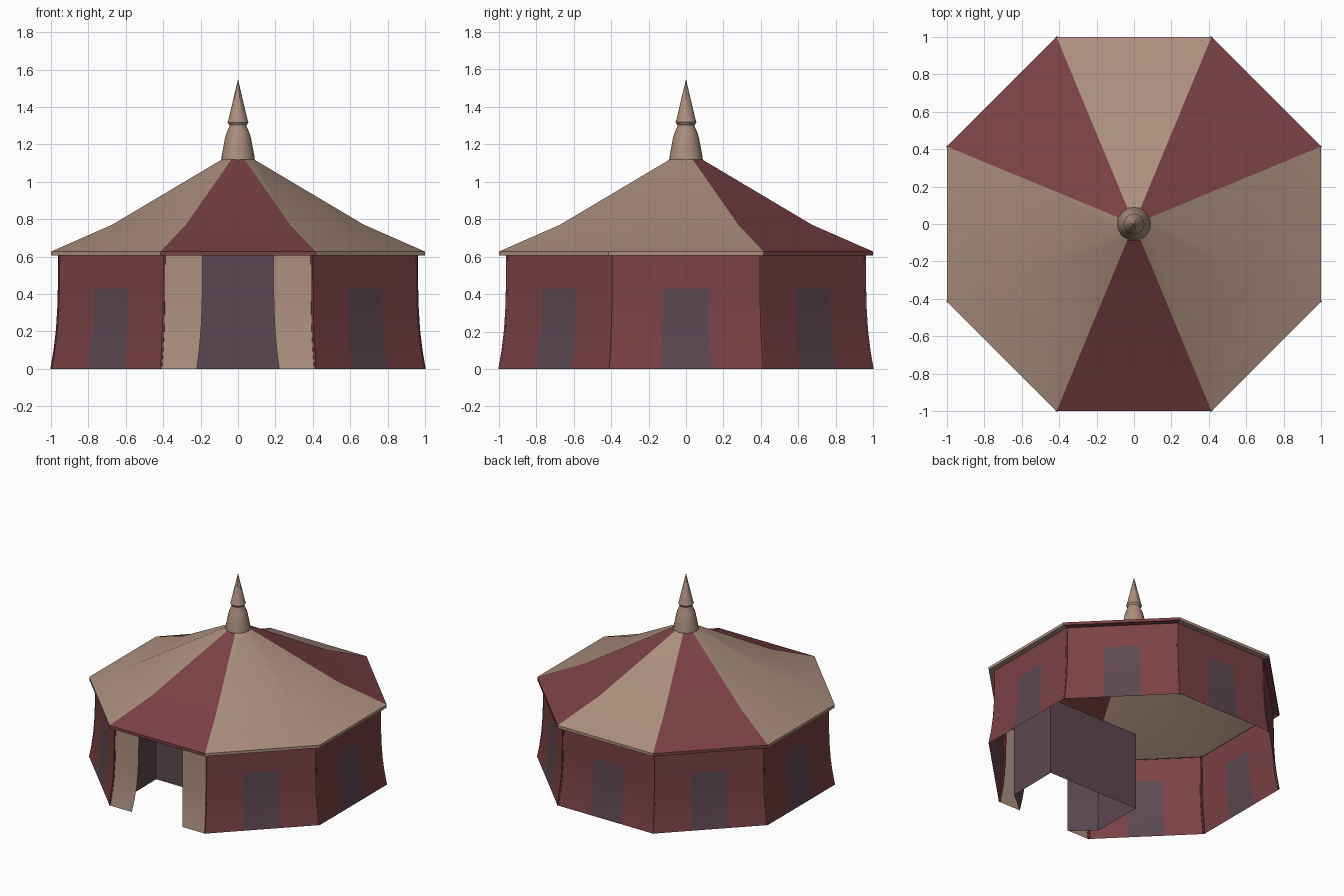
import bpy, bmesh, math
from mathutils import Vector

if "Cube" in bpy.data.objects:
    bpy.data.objects.remove(bpy.data.objects["Cube"])

SIDES = 8
HALF_TAN = math.tan(math.pi / SIDES)
FRONT = 6  # panel index whose outward direction is -y


def material(name, color):
    m = bpy.data.materials.new(name)
    m.use_nodes = True
    m.diffuse_color = (*color, 1)
    bsdf = m.node_tree.nodes["Principled BSDF"]
    bsdf.inputs["Base Color"].default_value = (*color, 1)
    bsdf.inputs["Roughness"].default_value = 0.9
    return m


tan = material("tan canvas", (0.41, 0.275, 0.21))
maroon = material("maroon canvas", (0.195, 0.053, 0.060))
purple = material("dusky purple cloth", (0.107, 0.064, 0.082))


def finish(name, bm, mats):
    bmesh.ops.remove_doubles(bm, verts=bm.verts, dist=0.0005)
    mesh = bpy.data.meshes.new(name)
    bm.to_mesh(mesh)
    bm.free()
    for m in mats:
        mesh.materials.append(m)
    obj = bpy.data.objects.new(name, mesh)
    bpy.context.collection.objects.link(obj)
    bpy.ops.object.select_all(action="DESELECT")
    obj.select_set(True)
    bpy.context.view_layer.objects.active = obj
    bpy.ops.object.shade_smooth_by_angle(angle=math.radians(30))
    return obj


def panel_point(k, across, out, z):
    a = k * math.tau / SIDES
    c, s = math.cos(a), math.sin(a)
    return Vector((c * out - s * across, s * out + c * across, z))


def skin(bm, rows, mat=lambda row, col: 0, closed=False):
    """Quads between successive rows of points; mat picks the slot or None."""
    grid = [[bm.verts.new(p) for p in row] for row in rows]
    n = len(grid[0])
    for r in range(len(grid) - 1):
        for c in range(n if closed else n - 1):
            slot = mat(r, c)
            if slot is None:
                continue
            d = (c + 1) % n
            f = bm.faces.new((grid[r][c], grid[r][d], grid[r + 1][d], grid[r + 1][c]))
            f.material_index = slot


# Roof panels, grouped by colour, with a short eave lip
roof_profile = [(0.955, 0.605), (1.0, 0.605), (1.0, 0.627), (0.674, 0.77), (0.085, 1.12)]
maroon_panels = {1, 3, FRONT}
for name, mat, panels in (
    ("roof_maroon", maroon, maroon_panels),
    ("roof_tan", tan, set(range(SIDES)) - maroon_panels),
):
    bm = bmesh.new()
    for k in panels:
        skin(bm, [[panel_point(k, s * r * HALF_TAN, r, z) for s in (-1, 1)]
                  for r, z in roof_profile])
    finish(name, bm, [mat])

# Flared walls with a cloth doorway in each closed side
wall_profile = [(1.0, 0), (0.983, 0.1), (0.97, 0.21), (0.963, 0.32), (0.96, 0.43), (0.958, 0.61)]
WINDOW_ROWS = 4


def window_half(r):
    return 0.125 + (r - 0.96) * 0.25


def opening_half(r):
    return 0.19 + (r - 0.96) * 0.75


def wall_rows(k, inner_half):
    rows = []
    for r, z in wall_profile:
        w, i = r * HALF_TAN, inner_half(r)
        rows.append([panel_point(k, x, r, z) for x in (-w, -i, i, w)])
    return rows


bm = bmesh.new()
for k in range(SIDES):
    if k != FRONT:
        skin(bm, wall_rows(k, window_half),
             lambda row, col: 1 if col == 1 and row < WINDOW_ROWS else 0)
finish("walls", bm, [maroon, purple])

# Tan strips on either side of the front opening
bm = bmesh.new()
skin(bm, wall_rows(FRONT, opening_half), lambda row, col: None if col == 1 else 0)
finish("entrance_strips", bm, [tan])

# Cloth vestibule behind the opening
bm = bmesh.new()
rows = []
for r, z in wall_profile:
    half = [(opening_half(r), -r), (0.39, -0.86), (0.395, -0.45)]
    rows.append([Vector((-x, y, z)) for x, y in half]
                + [Vector((x, y, z)) for x, y in reversed(half)])
skin(bm, rows)
finish("entrance_vestibule", bm, [purple])


def ring(center, radius, count):
    return [center + Vector((math.cos(i * math.tau / count), math.sin(i * math.tau / count), 0)) * radius
            for i in range(count)]


# Corner seams following the wall flare
bm = bmesh.new()
for k in range(SIDES):
    skin(bm, [ring(panel_point(k + 0.5, 0, r / math.cos(math.pi / SIDES) - 0.006, z), 0.009, 6)
              for r, z in wall_profile], closed=True)
finish("corner_seams", bm, [maroon])

# Turned finial
finial_profile = [(0.09, 1.115), (0.088, 1.135), (0.071, 1.225), (0.062, 1.26), (0.046, 1.295),
                  (0.046, 1.303), (0.056, 1.318), (0.05, 1.335), (0.001, 1.545)]
bm = bmesh.new()
skin(bm, [ring(Vector((0, 0, z)), r, 16) for r, z in finial_profile], closed=True)
finish("finial", bm, [tan])
